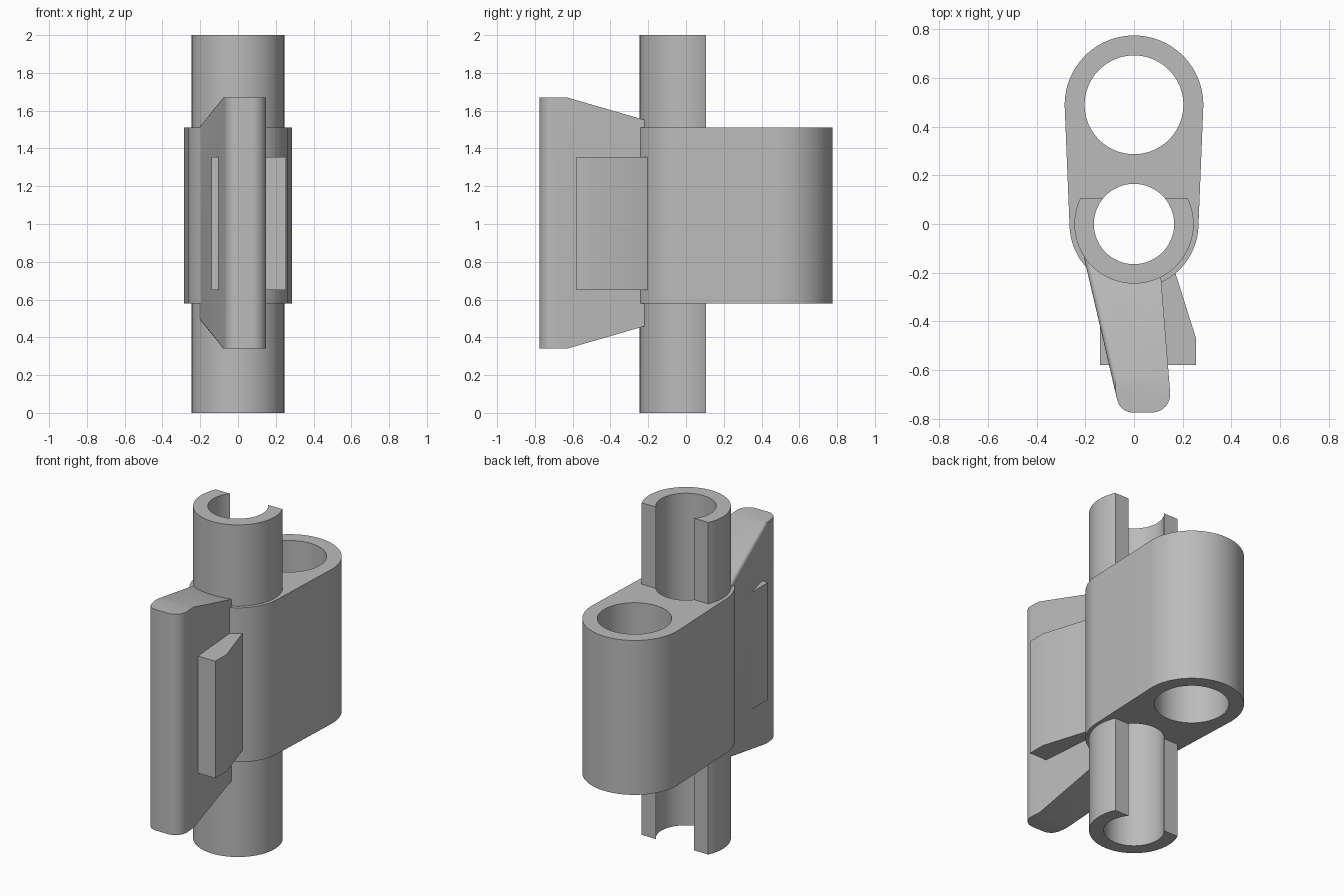
import bpy, bmesh
from math import pi, sin, cos, asin, radians, atan2, hypot
from mathutils import Vector

cube = bpy.data.objects.get("Cube")
if cube:
    bpy.data.objects.remove(cube, do_unlink=True)

grey = bpy.data.materials.new("plain_grey")
grey.use_nodes = True
grey.diffuse_color = (0.5, 0.5, 0.5, 1)
grey.node_tree.nodes["Principled BSDF"].inputs["Base Color"].default_value = (0.5, 0.5, 0.5, 1)


def arc(cx, cy, r, start, end, n=48):
    return [(cx + r * cos(start + (end - start) * i / n),
             cy + r * sin(start + (end - start) * i / n)) for i in range(n + 1)]


def prism(name, outline, z0, z1):
    """Extrude a counter-clockwise outline from z0 to z1."""
    bm = bmesh.new()
    face = bm.faces.new([bm.verts.new((x, y, z0)) for x, y in outline])
    new = bmesh.ops.extrude_face_region(bm, geom=[face])["geom"]
    for v in new:
        if isinstance(v, bmesh.types.BMVert):
            v.co.z = z1
    bmesh.ops.recalc_face_normals(bm, faces=bm.faces)
    mesh = bpy.data.meshes.new(name)
    bm.to_mesh(mesh)
    bm.free()
    mesh.materials.append(grey)
    obj = bpy.data.objects.new(name, mesh)
    bpy.context.collection.objects.link(obj)
    return obj


def activate(obj):
    bpy.ops.object.select_all(action="DESELECT")
    obj.select_set(True)
    bpy.context.view_layer.objects.active = obj


def cut(obj, *cutters):
    activate(obj)
    for c in cutters:
        mod = obj.modifiers.new("cut", "BOOLEAN")
        mod.operation = "DIFFERENCE"
        mod.solver = "EXACT"
        mod.object = c
        bpy.ops.object.modifier_apply(modifier=mod.name)


def round_corner(a, corner, b, r, n=8):
    """Points of a fillet at corner between the lines to a and b."""
    a, c, b = Vector(a), Vector(corner), Vector(b)
    u, v = (a - c).normalized(), (b - c).normalized()
    half = u.angle(v) / 2
    centre = c + (u + v).normalized() * r / sin(half)
    p, q = c + u * r / (sin(half) / cos(half)), c + v * r / (sin(half) / cos(half))
    s = atan2(*(p - centre).yx)
    e = atan2(*(q - centre).yx)
    while e < s:
        e += 2 * pi
    return arc(centre.x, centre.y, r, s, e, n)


# Dimensions of the two round ends
back_y, back_r, front_r = 0.49, 0.285, 0.265
tube_r, bore_r, slot_y = 0.245, 0.165, 0.105
tilt = asin((back_r - front_r) / back_y)

# Cutters
bore = prism("bore_cutter", arc(0, 0, bore_r, 0, 2 * pi, 96)[:-1], -0.2, 2.2)
back_bore = prism("back_bore_cutter", arc(0, back_y, 0.203, 0, 2 * pi, 96)[:-1], -0.2, 2.2)
flat = asin(slot_y / tube_r)
tube_outline = arc(0, 0, tube_r, pi - flat, 2 * pi + flat, 96)
socket = prism("socket_cutter", tube_outline, -0.2, 2.2)

# Slotted tube, open towards the back
tube = prism("slotted_tube", tube_outline, 0, 2)
cut(tube, bore)

# Link body around the tube with a second hole behind
body = prism("link_body", arc(0, back_y, back_r, -tilt, pi + tilt)
             + arc(0, 0, front_r, pi + tilt, 2 * pi - tilt), 0.58, 1.51)
cut(body, socket, bore, back_bore)

# Blade with a rounded tip; its root is buried in the tube wall
left_root, right_root = (-0.226, -0.05), (0.107, -0.17)
tip_l, tip_r = (-0.057, -0.775), (0.155, -0.775)
outline = [left_root]
outline += round_corner(left_root, tip_l, tip_r, 0.065)
outline += round_corner(tip_l, tip_r, right_root, 0.075)
outline += [right_root, (0, -0.2), (-0.14, -0.142), (-0.2, -0.04)]
blade = prism("blade", outline, 0.34, 1.67)

# Slope the blade's top and bottom down towards the tube
bm = bmesh.new()
bm.from_mesh(blade.data)
for z, s in ((1.67, 1), (0.34, -1)):
    bmesh.ops.bisect_plane(bm, geom=bm.verts[:] + bm.edges[:] + bm.faces[:],
                           plane_co=(0, -0.63, z), plane_no=(0, 0.29, s), clear_outer=True)
    bmesh.ops.holes_fill(bm, edges=[e for e in bm.edges if e.is_boundary])
# Soften the sloped edges on the right-hand flank
flank = (Vector(tip_l) - Vector(left_root)).normalized()
soft = []
for e in bm.edges:
    d = e.verts[1].co - e.verts[0].co
    on_flank = all(abs(flank.cross(v.co.xy - Vector(left_root))) < 0.002 for v in e.verts)
    if on_flank and hypot(d.x, d.y) > 0.3 and abs(d.z) > 0.05:
        soft.append(e)
bmesh.ops.bevel(bm, geom=soft, offset=0.025, segments=4, profile=0.5, affect="EDGES")
bmesh.ops.recalc_face_normals(bm, faces=bm.faces)
bm.to_mesh(blade.data)
bm.free()

# Angled stop block crossing the blade
block = prism("stop_block", [(-0.14, -0.58), (0.255, -0.58), (0.255, -0.47),
                             (0.157, -0.16), (0.05, -0.2), (-0.14, -0.4)], 0.65, 1.355)

for helper in (bore, back_bore, socket):
    bpy.data.objects.remove(helper, do_unlink=True)

for part in (tube, body, blade, block):
    activate(part)
    bpy.ops.object.shade_smooth_by_angle(angle=radians(30))
